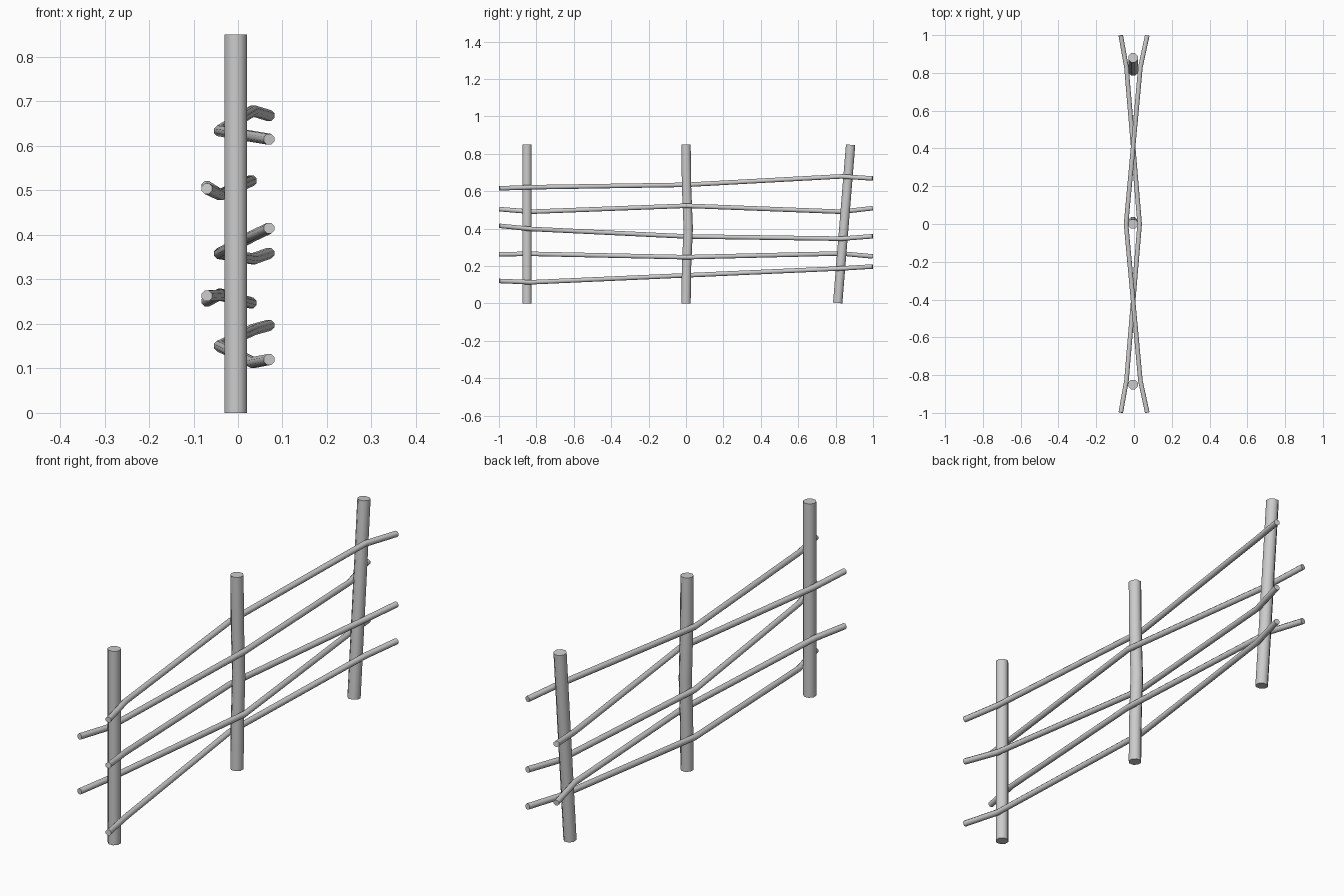
import bpy, bmesh, math
from mathutils import Vector

if "Cube" in bpy.data.objects:
    bpy.data.objects.remove(bpy.data.objects["Cube"])


def tube(name, points, radius, side_axis, sides=8):
    """Sweep a round section along a bent path and cap both ends."""
    pts = [Vector(p) for p in points]
    bm = bmesh.new()
    rings = []
    for i, p in enumerate(pts):
        before = (p - pts[i - 1]).normalized() if i > 0 else Vector()
        after = (pts[i + 1] - p).normalized() if i < len(pts) - 1 else Vector()
        t = (before + after).normalized()
        u = (side_axis - t * side_axis.dot(t)).normalized()
        v = t.cross(u)
        ring = []
        for k in range(sides):
            a = math.tau * (k + 0.5) / sides
            ring.append(bm.verts.new(p + radius * (math.cos(a) * u + math.sin(a) * v)))
        rings.append(ring)
    for r0, r1 in zip(rings, rings[1:]):
        for k in range(sides):
            n = (k + 1) % sides
            bm.faces.new((r0[k], r0[n], r1[n], r1[k]))
    bm.faces.new(rings[0][::-1])
    bm.faces.new(rings[-1])
    bmesh.ops.recalc_face_normals(bm, faces=bm.faces[:])
    mesh = bpy.data.meshes.new(name)
    bm.to_mesh(mesh)
    bm.free()
    obj = bpy.data.objects.new(name, mesh)
    bpy.context.collection.objects.link(obj)
    bpy.ops.object.select_all(action='DESELECT')
    obj.select_set(True)
    bpy.context.view_layer.objects.active = obj
    bpy.ops.object.shade_smooth_by_angle(angle=math.radians(60))
    return obj


X = Vector((1, 0, 0))
PX = -0.005  # post centre line

# Posts: one straight, one slightly bowed, one leaning
tube("post_front", [(PX, -0.85, 0), (PX, -0.85, 0.85)], 0.027, X)
tube("post_middle", [(PX, 0, 0), (PX, 0.003, 0.2), (PX, 0.012, 0.4),
                     (PX, 0.003, 0.62), (PX, 0, 0.85)], 0.027, X)
tube("post_back", [(PX, 0.811, 0.002), (PX, 0.88, 0.848)], 0.027, X)

# Rails: woven alternately left and right of the posts
rail_y = (-0.998, -0.83, 0, 0.83, 0.998)
weave_right = (0.070, 0.034, -0.042, 0.034, 0.070)
weave_left = (-0.070, -0.040, 0.030, -0.040, -0.070)
rail_heights = [
    (0.120, 0.113, 0.150, 0.187, 0.197),
    (0.263, 0.265, 0.247, 0.267, 0.251),
    (0.415, 0.398, 0.358, 0.346, 0.359),
    (0.504, 0.490, 0.522, 0.490, 0.509),
    (0.615, 0.621, 0.634, 0.679, 0.668),
]
for i, heights in enumerate(rail_heights):
    xs = weave_left if i % 2 else weave_right
    tube(f"rail_{i + 1}", list(zip(xs, rail_y, heights)), 0.013, X)
